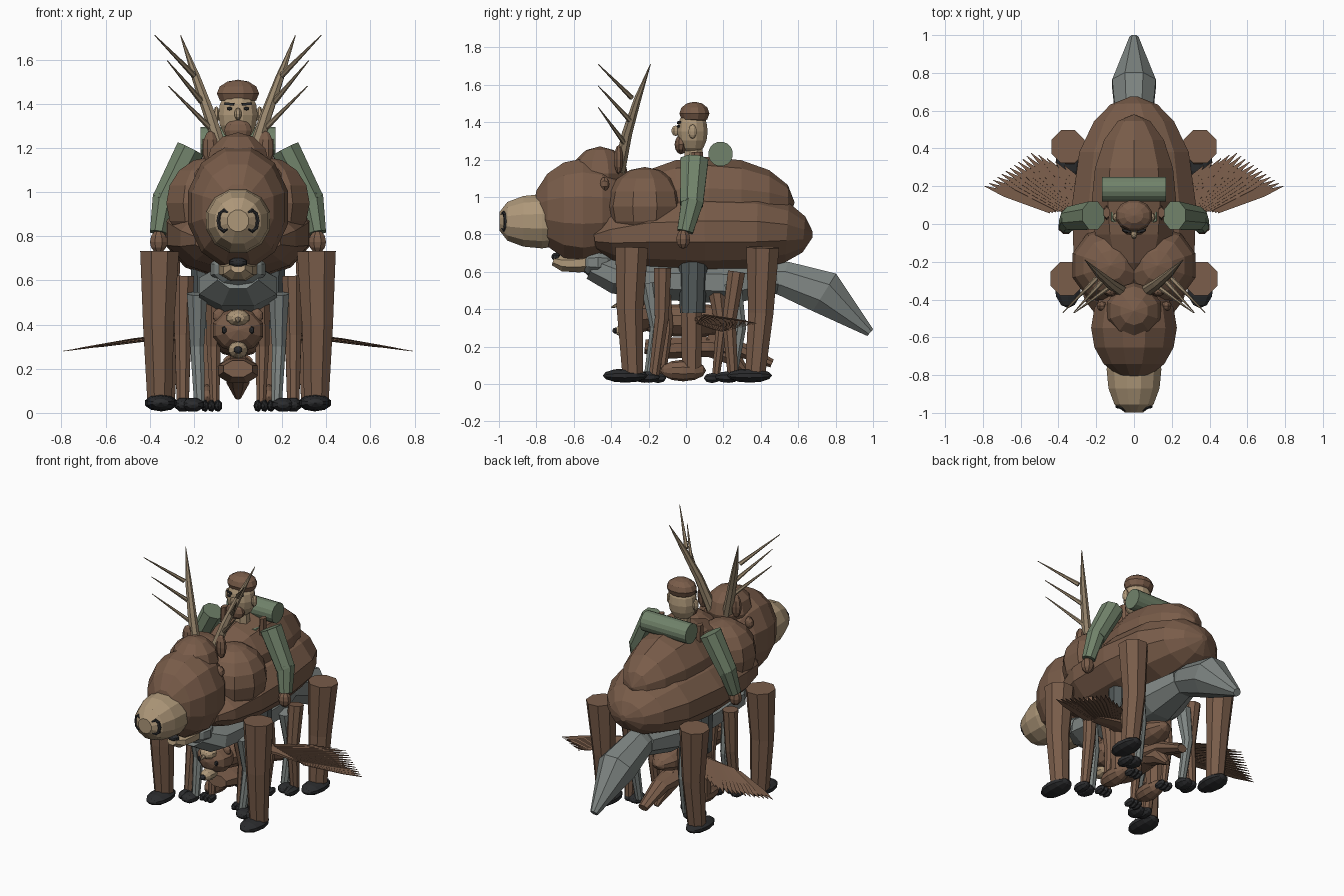
import bpy, math
from mathutils import Vector

cube = bpy.data.objects.get("Cube")
if cube:
    bpy.data.objects.remove(cube, do_unlink=True)


def material(name, r, g, b):
    m = bpy.data.materials.new(name)
    m.use_nodes = True
    m.diffuse_color = (r, g, b, 1)
    node = next(n for n in m.node_tree.nodes if n.type == 'BSDF_PRINCIPLED')
    node.inputs["Base Color"].default_value = (r, g, b, 1)
    node.inputs["Roughness"].default_value = 0.8
    return m


BROWN = material("brown fur", .19, .107, .067)
TAN = material("tan", .42, .31, .19)
ANTLER = material("antler", .31, .235, .15)
GREEN = material("green cloth", .165, .225, .145)
GREY = material("grey fur", .21, .235, .225)
DARK = material("dark trousers", .085, .1, .1)
BLACK = material("black", .024, .025, .027)


def make(name, verts, faces, mat):
    me = bpy.data.meshes.new(name)
    me.from_pydata(verts, [], faces)
    me.materials.append(mat)
    ob = bpy.data.objects.new(name, me)
    bpy.context.scene.collection.objects.link(ob)
    return ob


def tube(name, pts, radii, mat, n=8):
    """Loft rings along a path; a radius may be (sideways, upright)."""
    pts = [Vector(p) for p in pts]
    verts, faces = [], []
    for i, p in enumerate(pts):
        d = (pts[min(i + 1, len(pts) - 1)] - pts[max(i - 1, 0)]).normalized()
        ref = Vector((0, 1, 0)) if abs(d.x) > .9 else Vector((1, 0, 0))
        u = (ref - d * ref.dot(d)).normalized()
        v = d.cross(u)
        r = radii[i]
        a, b = r if isinstance(r, tuple) else (r, r)
        for k in range(n):
            t = 2 * math.pi * (k + .5) / n
            verts.append(p + u * a * math.cos(t) + v * b * math.sin(t))
    for i in range(len(pts) - 1):
        for k in range(n):
            j = (k + 1) % n
            faces.append((i * n + k, i * n + j, i * n + n + j, i * n + n + k))
    last = (len(pts) - 1) * n
    faces += [tuple(range(n))[::-1], tuple(range(last, last + n))]
    return make(name, verts, faces, mat)


def ball(name, c, r, mat, n=12, rings=8, axis='Y'):
    """Faceted ellipsoid with its poles on the chosen axis."""
    pts, radii = [], []
    for i in range(rings + 1):
        a = math.pi * i / rings
        s, k = max(math.sin(a), .01), -math.cos(a)
        if axis == 'Y':
            pts.append((c[0], c[1] + r[1] * k, c[2]))
            radii.append((r[0] * s, r[2] * s))
        else:
            pts.append((c[0], c[1], c[2] + r[2] * k))
            radii.append((r[0] * s, r[1] * s))
    return tube(name, pts, radii, mat, n)


def both(fn, name, data, *args, **kw):
    """Build a part on the left (+x) and the right."""
    for s, side in ((1, "left_"), (-1, "right_")):
        if fn is ball:
            moved = (data[0] * s, data[1], data[2])
        else:
            moved = [(x * s, y, z) for x, y, z in data]
        fn(side + name, moved, *args, **kw)


# Large animal: trunk, hump, shoulders
tube("trunk", [(0, -.49, .78), (0, -.4, .79), (0, -.2, .81), (0, .1, .815), (0, .38, .815), (0, .54, .81),
               (0, .63, .8), (0, .675, .8)],
     [(.2, .07), (.27, .14), (.33, .2), (.34, .22), (.3, .21), (.22, .165), (.13, .1), (.02, .02)], BROWN, 12)
ball("back_hump", (0, .12, .97), (.235, .46, .245), BROWN, 10)
both(ball, "shoulder", (.125, -.22, .95), (.21, .21, .21), BROWN, 10, axis='Z')

# Large head, muzzle, ears
ball("large_head", (0, -.55, .93), (.235, .27, .285), BROWN)
ball("crown", (0, -.46, 1.125), (.15, .15, .145), BROWN, 10, 6, axis='Z')
tube("large_muzzle", [(0, -.7, .87), (0, -.77, .87), (0, -.87, .87), (0, -.955, .87), (0, -.998, .87)],
     [.14, .15, .14, .107, .05], TAN, 12)
for s, side in ((1, "left"), (-1, "right")):
    arc = []
    for i in range(7):
        t = math.radians(50 + 43 * i)
        x, z = .062 - .026 * math.cos(t), .047 * math.sin(t)
        arc.append((s * x, .72 * (math.hypot(x, z) - .05) - .993, .87 + z))
    tube(side + "_nostril", arc, [.005, .01, .011, .011, .011, .01, .005], BLACK, 6)
both(ball, "round_ear", (.17, -.435, 1.07), (.03, .025, .04), BROWN, 8, 6)
both(ball, "tall_ear", (.125, -.36, 1.2), (.037, .026, .078), BROWN, 8, 6, axis='Z')

# Antlers with three tines on each side
both(tube, "antler_beam", [(.06, -.36, 1.13), (.125, -.315, 1.34), (.19, -.26, 1.52), (.26, -.19, 1.71)],
     [.034, .028, .02, .002], ANTLER, 7)
for i, (root, tip) in enumerate([((.125, -.33, 1.29), (.315, -.47, 1.48)),
                                 ((.165, -.3, 1.41), (.32, -.47, 1.595)),
                                 ((.2, -.29, 1.53), (.377, -.47, 1.71))]):
    both(tube, "tine_%d" % i, [root, tip], [.014, .002], ANTLER, 6)

# Large legs and hooves
both(tube, "front_leg", [(.355, -.29, .73), (.36, -.3, .4), (.355, -.285, .05)], [.095, .076, .06], BROWN)
both(tube, "hind_leg", [(.35, .41, .73), (.335, .4, .38), (.34, .37, .05)], [.095, .073, .058], BROWN)
both(ball, "front_hoof", (.35, -.325, .045), (.075, .12, .038), BLACK, 10, 6)
both(ball, "hind_hoof", (.345, .34, .045), (.072, .12, .038), BLACK, 10, 6)

# Middle legs, just outside the grey ones
both(tube, "middle_front_leg", [(.245, -.125, .62), (.25, -.13, .35), (.25, -.17, .05)], [.05, .04, .03], BROWN)
both(tube, "middle_hind_leg", [(.245, .27, .6), (.25, .23, .33), (.25, .25, .05)], [.05, .04, .03], BROWN)
both(ball, "middle_front_paw", (.25, -.2, .037), (.04, .06, .033), BLACK, 8, 6)
both(ball, "middle_hind_paw", (.25, .22, .037), (.04, .065, .033), BLACK, 8, 6)

# Grey animal: trunk, head, tail, legs
tube("grey_trunk", [(0, -.5, .63), (0, -.38, .575), (0, -.1, .55), (0, .25, .54), (0, .49, .57)],
     [(.1, .08), (.19, .1), (.19, .11), (.17, .12), (.1, .09)], GREY)
ball("grey_head", (0, -.47, .65), (.13, .1, .085), GREY, 10, 6)
tube("grey_head_muzzle", [(0, -.5, .655), (0, -.58, .645), (0, -.66, .645), (0, -.71, .66)],
     [(.1, .06), (.085, .052), (.07, .046), (.035, .028)], TAN)
ball("grey_head_nose", (0, -.695, .68), (.045, .025, .024), BLACK, 8, 6)
tube("grey_tail", [(0, .46, .57), (0, .52, .565), (0, .74, .49), (0, .985, .275)],
     [.085, .1, (.125, .128), .026], GREY)
for name, y in (("grey_front_leg", -.2), ("grey_hind_leg", .25)):
    both(tube, name, [(.185, y, .54), (.185, y + .04, .3), (.175, y, .05)], [.05, .034, .026], GREY)
    both(ball, name + "_paw", (.205, y - .02, .037), (.055, .06, .033), BLACK, 8, 6)

# Small brown animal: trunk, face, legs
ball("small_trunk", (0, .02, .34), (.12, .3, .09), BROWN, 10)
ball("small_head", (0, -.24, .375), (.12, .1, .1), BROWN, 10, 6)
both(ball, "small_ear", (.085, -.24, .44), (.03, .02, .035), BROWN, 8, 6)
ball("small_brow", (0, -.31, .43), (.055, .06, .04), TAN, 10, 6)
tube("small_beak", [(0, -.34, .43), (0, -.4, .41)], [.022, .003], ANTLER, 6)
ball("small_snout", (0, -.31, .285), (.045, .07, .04), TAN, 10, 6)
ball("small_nose", (0, -.378, .285), (.02, .015, .018), BLACK, 8, 6)
both(ball, "small_eye", (.062, -.322, .375), (.013, .012, .019), BLACK, 6, 4)
for name, y in (("small_front_leg", -.13), ("small_hind_leg", .16)):
    both(tube, name, [(.1, y, .52), (.11, y + .03, .3), (.105, y, .04)], [.05, .034, .022], BROWN)
    for i in (-1, 0, 1):
        both(ball, name + "_toe_%d" % (i + 1), (.12 + .03 * i, y - .02, .032), (.02, .045, .028), BLACK, 7, 4)

# Low slung body with tail
tube("low_trunk", [(0, -.22, .2), (0, -.12, .19), (0, .12, .2), (0, .28, .19), (0, .46, .11)],
     [(.07, .04), (.1, .06), (.09, .06), (.06, .045), (.035, .025)], BROWN)
tube("low_tail", [(0, .1, .22), (0, .25, .15), (0, .32, .07)], [.07, .055, .015], BROWN)

# Wings: an arm and a fan of overlapping blade feathers
both(tube, "wing_arm", [(.08, .08, .35), (.25, .11, .345), (.4, .1, .33)],
     [(.06, .02), (.06, .016), (.04, .008)], BROWN, 6)
COUNT = 16
for i in range(COUNT):
    t = i / (COUNT - 1)
    spread, bend = min(t / .75, 1), max(0, t - .75) / .25
    root = Vector((.44 - .24 * t, .075 + .03 * t, .325 + .045 * t))
    tip = Vector((.79 - .25 * spread - .17 * bend, .2 + .18 * spread - .07 * bend, .28 + .06 * t))
    both(tube, "feather_%d" % i, [root, root.lerp(tip, .7), tip],
         [(.028, .004), (.026, .003), (.002, .002)], BROWN, 4)

# Rider: legs, coat, arms, straps, pack
both(tube, "boot", [(.14, .03, .42), (.14, .03, .08)], [.062, .056], BROWN)
both(ball, "boot_foot", (.14, -.015, .072), (.06, .122, .058), BROWN, 10, 6)
both(tube, "trouser_leg", [(.14, .04, .75), (.14, .035, .38)], [.08, .068], DARK, 10)
tube("coat", [(0, .04, .7), (0, .04, 1.05), (0, .04, 1.17)], [(.15, .09), (.17, .1), (.13, .06)], GREEN)
both(tube, "upper_arm", [(.215, .045, 1.195), (.335, .03, .96)], [(.07, .08), (.06, .066)], GREEN)
both(tube, "forearm", [(.332, .035, .98), (.36, -.005, .815)], [(.058, .064), (.042, .046)], GREEN)
both(ball, "hand", (.36, -.015, .775), (.042, .04, .052), BROWN, 8, 6, axis='Z')
both(tube, "strap", [(.145, .06, 1.08), (.145, .06, 1.24)], [(.018, .045), (.018, .03)], BROWN, 6)
tube("bedroll", [(-.17, .185, 1.23), (.17, .185, 1.23)], [.066, .066], GREEN, 16)

# Rider: head and face
tube("neck", [(0, .04, 1.16), (0, .04, 1.28)], [.055, .05], TAN)
ball("rider_head", (0, .035, 1.35), (.092, .084, .125), TAN, 12, 8, axis='Z')
ball("hair", (0, .045, 1.447), (.099, .083, .062), BROWN, 12, 6, axis='Z')
ball("beard", (0, -.027, 1.28), (.066, .034, .052), BROWN, 10, 6, axis='Z')
ball("nose", (0, -.055, 1.354), (.018, .025, .028), TAN, 8, 6, axis='Z')
both(ball, "rider_ear", (.098, .035, 1.35), (.016, .024, .038), TAN, 8, 6, axis='Z')
both(ball, "eye", (.038, -.04, 1.378), (.014, .008, .008), BLACK, 6, 4)
both(tube, "eyebrow", [(.018, -.043, 1.397), (.06, -.031, 1.401)], [.008, .008], BLACK, 4)
